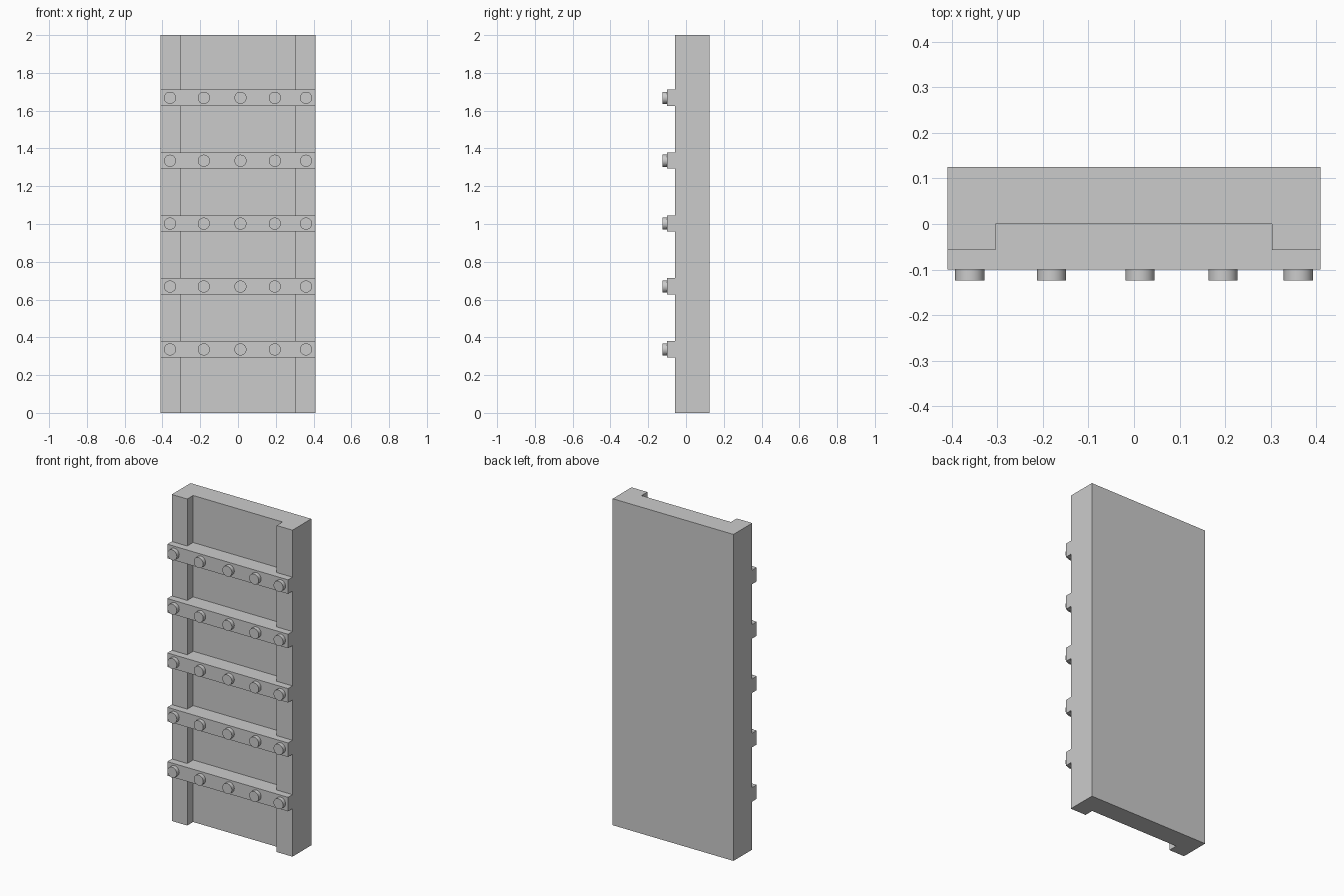
import bpy, bmesh, math
from mathutils import Matrix

if "Cube" in bpy.data.objects:
    bpy.data.objects.remove(bpy.data.objects["Cube"])

X0, X1 = -0.409, 0.409        # outer sides
R0, R1 = -0.304, 0.302        # recess sides
BACK, FLOOR, RIM, STRAP, BOLT = 0.125, 0.0, -0.057, -0.1, -0.124
STRAP_Z = [0.337 + 0.333 * i for i in range(5)]
BOLT_X = [-0.36, -0.181, 0.013, 0.195, 0.36]


def finish(name, bm):
    bmesh.ops.recalc_face_normals(bm, faces=bm.faces)
    mesh = bpy.data.meshes.new(name)
    bm.to_mesh(mesh)
    bm.free()
    obj = bpy.data.objects.new(name, mesh)
    bpy.context.collection.objects.link(obj)
    return obj


def extrude_plan(name, outline, z0, z1):
    bm = bmesh.new()
    face = bm.faces.new([bm.verts.new((x, y, z0)) for x, y in outline])
    top = bmesh.ops.extrude_face_region(bm, geom=[face])
    verts = [v for v in top["geom"] if isinstance(v, bmesh.types.BMVert)]
    bmesh.ops.translate(bm, verts=verts, vec=(0, 0, z1 - z0))
    return finish(name, bm)


# Stepped front line shared by the panel and the straps fitted into it
step = [(X0, RIM), (R0, RIM), (R0, FLOOR), (R1, FLOOR), (R1, RIM), (X1, RIM)]

# Door panel with raised side stiles
extrude_plan("panel", step + [(X1, BACK), (X0, BACK)], 0, 2)

for i, z in enumerate(STRAP_Z):
    # Cross strap filling the recess and lapping over the stiles
    extrude_plan(f"strap_{i + 1}", step + [(X1, STRAP), (X0, STRAP)],
                 z - 0.043, z + 0.043)

    # Row of round bolt heads
    bm = bmesh.new()
    for x in BOLT_X:
        place = (Matrix.Translation((x, (STRAP + BOLT) / 2, z - 0.001))
                 @ Matrix.Rotation(math.pi / 2, 4, 'X'))
        bmesh.ops.create_cone(bm, cap_ends=True, segments=32, radius1=0.032,
                              radius2=0.032, depth=STRAP - BOLT, matrix=place)
    bolts = finish(f"bolts_{i + 1}", bm)
    bpy.ops.object.select_all(action='DESELECT')
    bolts.select_set(True)
    bpy.context.view_layer.objects.active = bolts
    bpy.ops.object.shade_smooth_by_angle(angle=math.radians(30))
